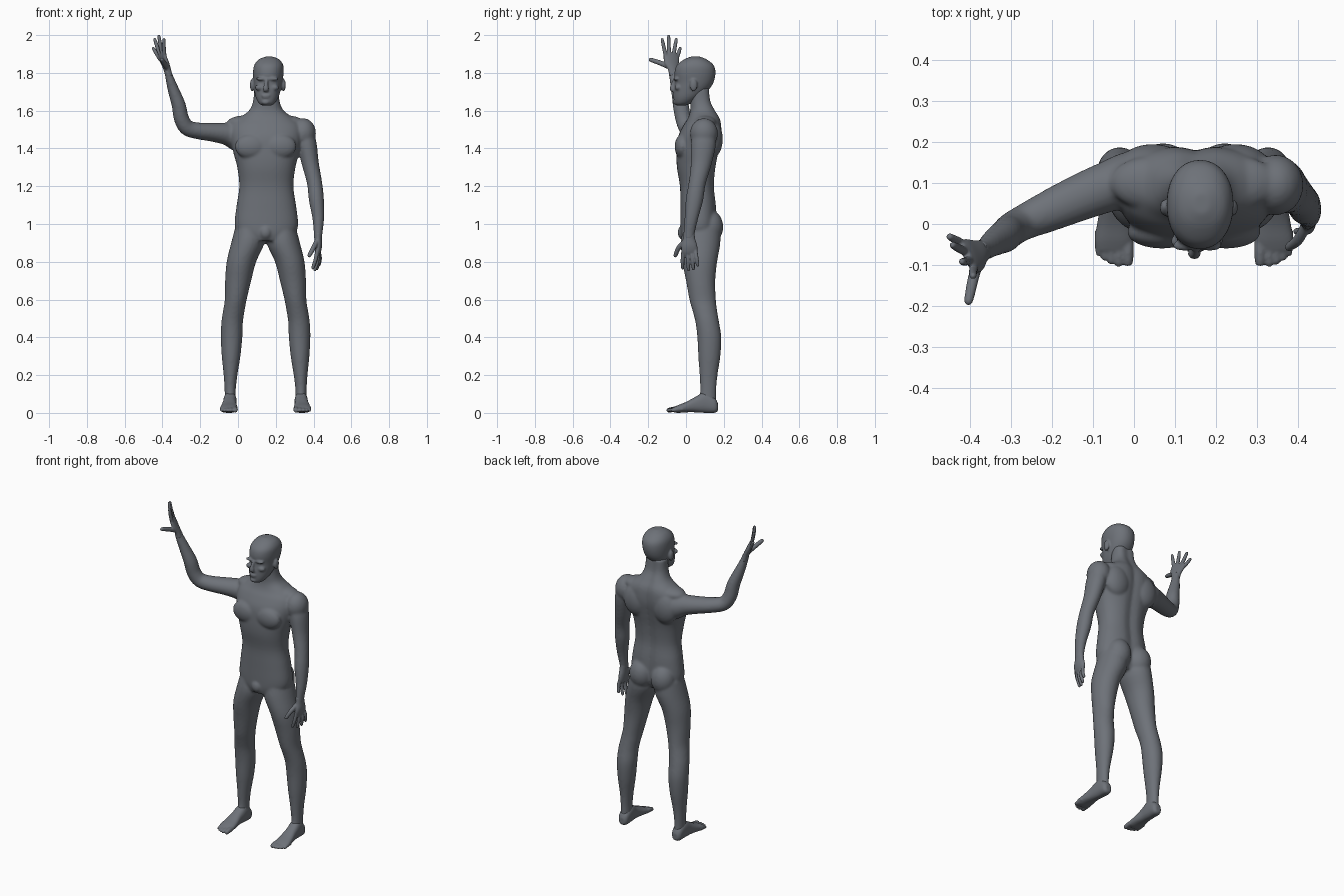
import bpy, bmesh, math
from mathutils import Vector, Matrix

MID = 0.146                      # x of the figure's own symmetry plane
skin = bpy.data.materials.new("slate_grey")
skin.diffuse_color = (0.155, 0.168, 0.19, 1)


def smooth_path(rows, steps=4):
    """Catmull-Rom interpolation of section rows."""
    rows = [Vector(r) for r in rows]
    out = []
    for i in range(len(rows) - 1):
        p0, p1, p2, p3 = rows[max(i - 1, 0)], rows[i], rows[i + 1], rows[min(i + 2, len(rows) - 1)]
        for k in range(steps):
            t = k / steps
            out.append(0.5 * (2 * p1 + (p2 - p0) * t + (2 * p0 - 5 * p1 + 4 * p2 - p3) * t * t
                              + (3 * p1 - p0 - 3 * p2 + p3) * t ** 3))
    return out + [rows[-1]]


def tube(bm, rows, ref=(0, 1, 0), axis=None, power=2.0, groove=0.0, n=28):
    """Loft ellipses (x, y, z, a, b); b lies along ref, the ring faces axis or the path."""
    rows = smooth_path(rows)
    rings = []
    for i, r in enumerate(rows):
        c = Vector(r[:3])
        t = Vector(axis) if axis else Vector(rows[min(i + 1, len(rows) - 1)][:3]) - Vector(rows[max(i - 1, 0)][:3])
        t.normalize()
        v = Vector(ref) - t * t.dot(Vector(ref))
        v.normalize()
        u = v.cross(t)
        ring = []
        for k in range(n):
            w = 2 * math.pi * k / n
            cu, sv = math.cos(w), math.sin(w)
            e = 2 / power
            p = u * math.copysign(abs(cu) ** e, cu) * r[3] + v * math.copysign(abs(sv) ** e, sv) * r[4]
            if sv > 0:
                p -= v * groove * math.exp(-(p.dot(u) / 0.03) ** 2)
            ring.append(bm.verts.new(c + p))
        rings.append(ring)
    for a, b in zip(rings, rings[1:]):
        for k in range(n):
            bm.faces.new((a[k], a[(k + 1) % n], b[(k + 1) % n], b[k]))
    bm.faces.new(rings[0][::-1])
    bm.faces.new(rings[-1])


def slices(bm, rows, **kw):
    """Horizontal sections given as (z, x0, x1, y0, y1)."""
    tube(bm, [((x0 + x1) / 2, (y0 + y1) / 2, z, (x1 - x0) / 2, (y1 - y0) / 2)
              for z, x0, x1, y0, y1 in rows], axis=(0, 0, 1), **kw)


def ball(bm, c, r):
    bmesh.ops.create_uvsphere(bm, u_segments=24, v_segments=16, radius=1,
                              matrix=Matrix.Translation(c) @ Matrix.Diagonal((*r, 1)))


def digit(bm, base, mid, tip, r, ref=(0, 1, 0)):
    """Finger or toe with a rounded tip."""
    b, m, t = Vector(base), Vector(mid), Vector(tip)
    rows = [(*b, r, r), (*m, r, r), (*m.lerp(t, 0.75), r * 0.85, r * 0.85),
            (*m.lerp(t, 0.94), r * 0.6, r * 0.6), (*t, r * 0.15, r * 0.15)]
    tube(bm, rows, ref=ref, n=14)


def finish(name, bm, voxel, iterations):
    """Fuse the overlapping pieces into one smooth skin."""
    bmesh.ops.recalc_face_normals(bm, faces=bm.faces)
    me = bpy.data.meshes.new(name)
    bm.to_mesh(me)
    bm.free()
    me.materials.append(skin)
    ob = bpy.data.objects.new(name, me)
    bpy.context.collection.objects.link(ob)
    rm = ob.modifiers.new("fuse", 'REMESH')
    rm.mode, rm.voxel_size, rm.use_smooth_shade = 'VOXEL', voxel, True
    sm = ob.modifiers.new("soften", 'SMOOTH')
    sm.factor, sm.iterations = 0.5, iterations
    return ob


# Body: torso, neck, legs and arms
bm = bmesh.new()
torso = [(0.91, 0.085, -0.02, 0.14), (0.95, 0.15, -0.028, 0.16), (1.0, 0.168, -0.03, 0.165),
         (1.1, 0.157, -0.03, 0.162), (1.2, 0.143, -0.032, 0.152), (1.3, 0.154, -0.048, 0.16),
         (1.38, 0.175, -0.05, 0.175), (1.46, 0.19, -0.042, 0.19), (1.52, 0.185, -0.015, 0.19),
         (1.56, 0.145, 0.01, 0.182), (1.6, 0.092, 0.022, 0.16), (1.65, 0.07, 0.022, 0.137),
         (1.72, 0.064, 0.02, 0.13)]
slices(bm, [(z, MID + 0.004 - w, MID + 0.004 + w, y0, y1) for z, w, y0, y1 in torso],
       power=2.3, groove=0.012, n=48)
leg = [(0.98, -0.015, 0.135, -0.015, 0.18), (0.9, -0.036, 0.14, -0.027, 0.182),
       (0.8, -0.06, 0.096, -0.02, 0.165), (0.7, -0.068, 0.07, 0.0, 0.155),
       (0.6, -0.07, 0.046, 0.018, 0.158), (0.54, -0.079, 0.035, 0.035, 0.165),
       (0.48, -0.088, 0.026, 0.05, 0.175), (0.4, -0.091, 0.023, 0.06, 0.187),
       (0.3, -0.086, 0.013, 0.065, 0.182), (0.2, -0.076, -0.003, 0.072, 0.167),
       (0.12, -0.071, -0.012, 0.075, 0.16), (0.05, -0.069, -0.012, 0.068, 0.16)]
slices(bm, leg)
slices(bm, [(z, 2 * MID - x1, 2 * MID - x0, y0, y1) for z, x0, x1, y0, y1 in leg])
for s in (-1, 1):
    ball(bm, (MID + s * 0.075, 0.125, 0.985), (0.074, 0.072, 0.09))      # buttock
    ball(bm, (MID + s * 0.078, -0.02, 1.41), (0.085, 0.04, 0.065))       # chest
    ball(bm, (MID + s * 0.1, 0.14, 1.45), (0.085, 0.055, 0.1))           # shoulder blade
    ball(bm, (MID + s * 0.105, 0.1, 1.535), (0.1, 0.065, 0.04))          # upper shoulder
ball(bm, (MID, -0.01, 0.955), (0.035, 0.035, 0.04))
ball(bm, (0.345, 0.095, 1.48), (0.068, 0.074, 0.08))                     # lowered shoulder
tube(bm, [(0.345, 0.098, 1.5, 0.05, 0.06), (0.365, 0.092, 1.42, 0.052, 0.066),
          (0.383, 0.08, 1.32, 0.045, 0.055), (0.405, 0.06, 1.22, 0.04, 0.045),
          (0.415, 0.045, 1.13, 0.04, 0.046), (0.425, 0.028, 1.03, 0.031, 0.036),
          (0.424, 0.016, 0.95, 0.023, 0.03), (0.423, 0.015, 0.92, 0.022, 0.03)])
tube(bm, [(0.08, 0.115, 1.45, 0.085, 0.06), (0.0, 0.11, 1.462, 0.078, 0.068),
          (-0.06, 0.092, 1.477, 0.06, 0.062), (-0.13, 0.065, 1.485, 0.05, 0.057),
          (-0.21, 0.03, 1.493, 0.044, 0.05), (-0.27, 0.003, 1.51, 0.042, 0.043),
          (-0.3, -0.015, 1.56, 0.04, 0.042), (-0.314, -0.028, 1.63, 0.037, 0.042),
          (-0.342, -0.045, 1.71, 0.03, 0.034), (-0.367, -0.064, 1.79, 0.02, 0.027),
          (-0.372, -0.068, 1.82, 0.017, 0.027)])
finish("body", bm, 0.0075, 6)

# Head with brow, nose, lips and ears
bm = bmesh.new()
HX = 0.158
head = [(1.628, 0.025, -0.05, 0.0), (1.64, 0.043, -0.06, 0.03), (1.67, 0.06, -0.064, 0.075),
        (1.71, 0.07, -0.063, 0.12), (1.75, 0.076, -0.058, 0.146), (1.8, 0.081, -0.061, 0.156),
        (1.84, 0.077, -0.049, 0.147), (1.87, 0.056, -0.012, 0.112), (1.886, 0.02, 0.025, 0.075)]
slices(bm, [(z, HX - w - (1.75 - z) * 0.05, HX + w - (1.75 - z) * 0.05, y0, y1)
            for z, w, y0, y1 in head], power=2.15, n=40)
tube(bm, [(0.152, -0.058, 1.768, 0.008, 0.008), (0.149, -0.068, 1.74, 0.01, 0.012),
          (0.147, -0.073, 1.715, 0.016, 0.013), (0.147, -0.068, 1.702, 0.012, 0.008)], n=16)
ball(bm, (0.148, -0.062, 1.68), (0.024, 0.01, 0.006))
ball(bm, (0.148, -0.06, 1.67), (0.021, 0.01, 0.006))
ball(bm, (0.147, -0.055, 1.645), (0.022, 0.014, 0.014))
for s in (-1, 1):
    ball(bm, (0.154 + s * 0.03, -0.052, 1.768), (0.032, 0.014, 0.009))   # brow
    ball(bm, (0.153 + s * 0.038, -0.042, 1.722), (0.026, 0.018, 0.016))  # cheek
    ball(bm, (HX + s * 0.083, 0.04, 1.735), (0.012, 0.02, 0.033))        # ear
finish("head", bm, 0.0055, 3)

# Raised hand
bm = bmesh.new()
tube(bm, [(-0.366, -0.063, 1.785, 0.018, 0.026), (-0.375, -0.068, 1.82, 0.017, 0.03),
          (-0.388, -0.076, 1.855, 0.016, 0.042), (-0.4, -0.078, 1.885, 0.014, 0.044),
          (-0.406, -0.078, 1.905, 0.009, 0.034)], ref=(-0.4, 0.9, 0))
for base, mid, tip in (
        ((-0.388, -0.105, 1.88), (-0.392, -0.116, 1.93), (-0.392, -0.128, 1.985)),
        ((-0.397, -0.087, 1.885), (-0.41, -0.091, 1.94), (-0.42, -0.092, 2.003)),
        ((-0.407, -0.068, 1.885), (-0.425, -0.06, 1.93), (-0.444, -0.05, 1.986)),
        ((-0.411, -0.052, 1.87), (-0.43, -0.041, 1.9), (-0.453, -0.029, 1.937))):
    digit(bm, base, mid, tip, 0.0105)
digit(bm, (-0.378, -0.085, 1.83), (-0.392, -0.135, 1.852), (-0.405, -0.197, 1.873), 0.0135, ref=(0, 0, 1))
finish("raised_hand", bm, 0.004, 2)

# Lowered hand
bm = bmesh.new()
tube(bm, [(0.424, 0.016, 0.955, 0.021, 0.029), (0.424, 0.016, 0.92, 0.02, 0.033),
          (0.425, 0.017, 0.885, 0.02, 0.042), (0.423, 0.019, 0.855, 0.016, 0.043),
          (0.42, 0.02, 0.835, 0.01, 0.034)])
for base, mid, tip in (
        ((0.42, -0.014, 0.86), (0.41, -0.018, 0.81), (0.393, -0.018, 0.76)),
        ((0.422, 0.009, 0.855), (0.42, 0.01, 0.805), (0.405, 0.014, 0.749)),
        ((0.424, 0.03, 0.855), (0.428, 0.034, 0.81), (0.416, 0.04, 0.755)),
        ((0.426, 0.05, 0.86), (0.434, 0.056, 0.82), (0.428, 0.064, 0.775))):
    digit(bm, base, mid, tip, 0.0105)
digit(bm, (0.418, -0.005, 0.91), (0.4, -0.038, 0.875), (0.373, -0.06, 0.825), 0.013)
finish("lowered_hand", bm, 0.004, 2)

# Feet, mirrored about the figure's centre plane
foot = [(0.169, -0.041, 0.016, 0.012, 0.05), (0.152, -0.041, 0.031, 0.0, 0.08),
        (0.1, -0.042, 0.035, 0.0, 0.11), (0.05, -0.045, 0.036, 0.003, 0.085),
        (0.0, -0.047, 0.043, 0.003, 0.058), (-0.04, -0.049, 0.047, 0.0, 0.042),
        (-0.065, -0.05, 0.042, 0.003, 0.03)]
toes = [(-0.015, -0.1, 0.0145), (-0.037, -0.102, 0.011), (-0.055, -0.097, 0.0105),
        (-0.071, -0.088, 0.01), (-0.086, -0.076, 0.0095)]
for name, s in (("right_foot", 1), ("left_foot", -1)):
    bm = bmesh.new()
    fx = lambda x: x if s > 0 else 2 * MID - x
    tube(bm, [(fx(x), y, (z0 + z1) / 2, (z1 - z0) / 2, w) for y, x, w, z0, z1 in foot],
         ref=(1, 0, 0), axis=(0, -1, 0), power=2.4)
    for x, y, r in toes:
        digit(bm, (fx(x), y + 0.06, 0.02), (fx(x), y + 0.03, 0.018), (fx(x), y - 0.002, 0.012), r, ref=(1, 0, 0))
    for v in bm.verts:
        v.co.z = max(v.co.z, 0.0)
    finish(name, bm, 0.0045, 2)
